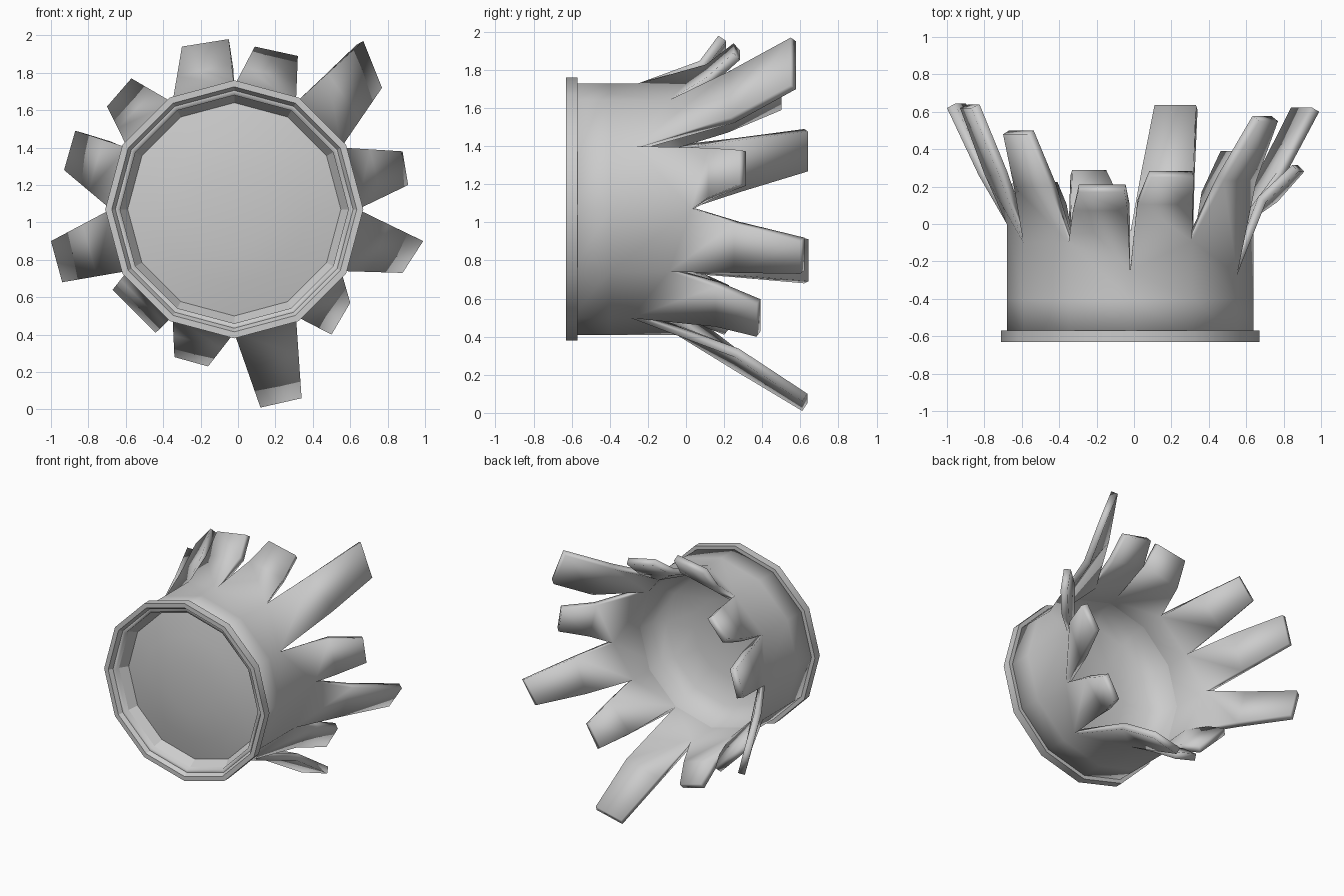
import bpy, bmesh, math
from mathutils import Vector

cube = bpy.data.objects.get("Cube")
if cube:
    bpy.data.objects.remove(cube, do_unlink=True)

CX, CZ, SIDES, R = -0.02, 1.07, 12, 0.66

grey = bpy.data.materials.new("plain grey")
grey.use_nodes = True
grey.diffuse_color = (0.6, 0.6, 0.6, 1)
grey.node_tree.nodes["Principled BSDF"].inputs["Base Color"].default_value = (0.6, 0.6, 0.6, 1)


def ring_point(i, r, y):
    a = 2 * math.pi * i / SIDES
    return Vector((CX + r * math.cos(a), y, CZ + r * math.sin(a)))


def finish(bm, name, angle=40):
    bmesh.ops.recalc_face_normals(bm, faces=bm.faces)
    mesh = bpy.data.meshes.new(name)
    bm.to_mesh(mesh)
    bm.free()
    obj = bpy.data.objects.new(name, mesh)
    bpy.context.collection.objects.link(obj)
    mesh.materials.append(grey)
    bpy.ops.object.select_all(action='DESELECT')
    obj.select_set(True)
    bpy.context.view_layer.objects.active = obj
    bpy.ops.object.shade_smooth_by_angle(angle=math.radians(angle))
    return obj


def lathe(name, profile, closed=False, angle=40):
    """Twelve-sided turned part around the y axis from (radius, y) points."""
    bm = bmesh.new()
    rows = [[bm.verts.new(ring_point(i, r, y)) for i in range(SIDES)] for r, y in profile]
    pairs = list(zip(rows, rows[1:]))
    if closed:
        pairs.append((rows[-1], rows[0]))
    for a, b in pairs:
        for i in range(SIDES):
            j = (i + 1) % SIDES
            bm.faces.new((a[i], a[j], b[j], b[i]))
    bmesh.ops.remove_doubles(bm, verts=bm.verts, dist=1e-4)
    return finish(bm, name, angle)


# Front collar, sloped throat and the bowl closing the tube
lathe("front_collar", [(0.69, -0.63), (0.69, -0.57), (0.655, -0.57), (0.655, -0.63)], True)
lathe("sloped_throat", [(0.655, -0.63), (0.57, -0.5)], angle=20)
lathe("front_dish", [(0.57, -0.5), (0.4, -0.535), (0.2, -0.555), (0, -0.56)])
lathe("inner_bowl", [(0.61, -0.28), (0.58, -0.38), (0.5, -0.45), (0.3, -0.5), (0, -0.52)])

# Torn tube: depth of each notch, then the two tip corners (x, z) and tip y
notches = [0.03, -0.27, -0.09, -0.25, -0.1, -0.1, 0.0, -0.1, -0.1, -0.05, -0.29, -0.09]
tips = [
    ((0.91, 1.20), (0.88, 1.38), 0.28),
    ((0.77, 1.72), (0.67, 1.97), 0.55),
    ((0.32, 1.89), (0.09, 1.94), 0.25),
    ((-0.05, 1.98), (-0.30, 1.94), 0.17),
    ((-0.57, 1.77), (-0.70, 1.62), 0.48),
    ((-0.87, 1.49), (-0.93, 1.28), 0.62),
    ((-1.00, 0.90), (-0.94, 0.68), 0.62),
    ((-0.67, 0.64), (-0.44, 0.41), 0.20),
    ((-0.34, 0.28), (-0.16, 0.23), 0.26),
    ((0.12, 0.01), (0.34, 0.06), 0.61),
    ((0.50, 0.40), (0.60, 0.57), 0.37),
    ((0.88, 0.73), (0.99, 0.90), 0.60),
]
bm = bmesh.new()
rows = [[bm.verts.new(ring_point(i, R, y)) for i in range(SIDES)] for y in (-0.6, -0.4)]
rows.append([bm.verts.new(ring_point(i, R, y)) for i, y in enumerate(notches)])
for i, (tip_a, tip_b, tip_y) in enumerate(tips):
    j = (i + 1) % SIDES
    for a, b in zip(rows, rows[1:]):
        bm.faces.new((a[i], a[j], b[j], b[i]))
    # Each strip bends outward halfway to its tip
    edge = [rows[2][i], rows[2][j]]
    ends = [Vector((x, tip_y, z)) for x, z in (tip_a, tip_b)]
    mids = []
    for v, end in zip(edge, ends):
        m = v.co.lerp(end, 0.47)
        m.y = 0.42 * tip_y
        mids.append(bm.verts.new(m))
    ends = [bm.verts.new(e) for e in ends]
    bm.faces.new((edge[0], edge[1], mids[1], mids[0]))
    bm.faces.new((mids[0], mids[1], ends[1], ends[0]))
tube = finish(bm, "torn_tube", 50)
solid = tube.modifiers.new("wall", 'SOLIDIFY')
solid.thickness = 0.05
solid.offset = -1
# Keep sharp edges after the wall is added
tube.modifiers.move(len(tube.modifiers) - 1, 0)
